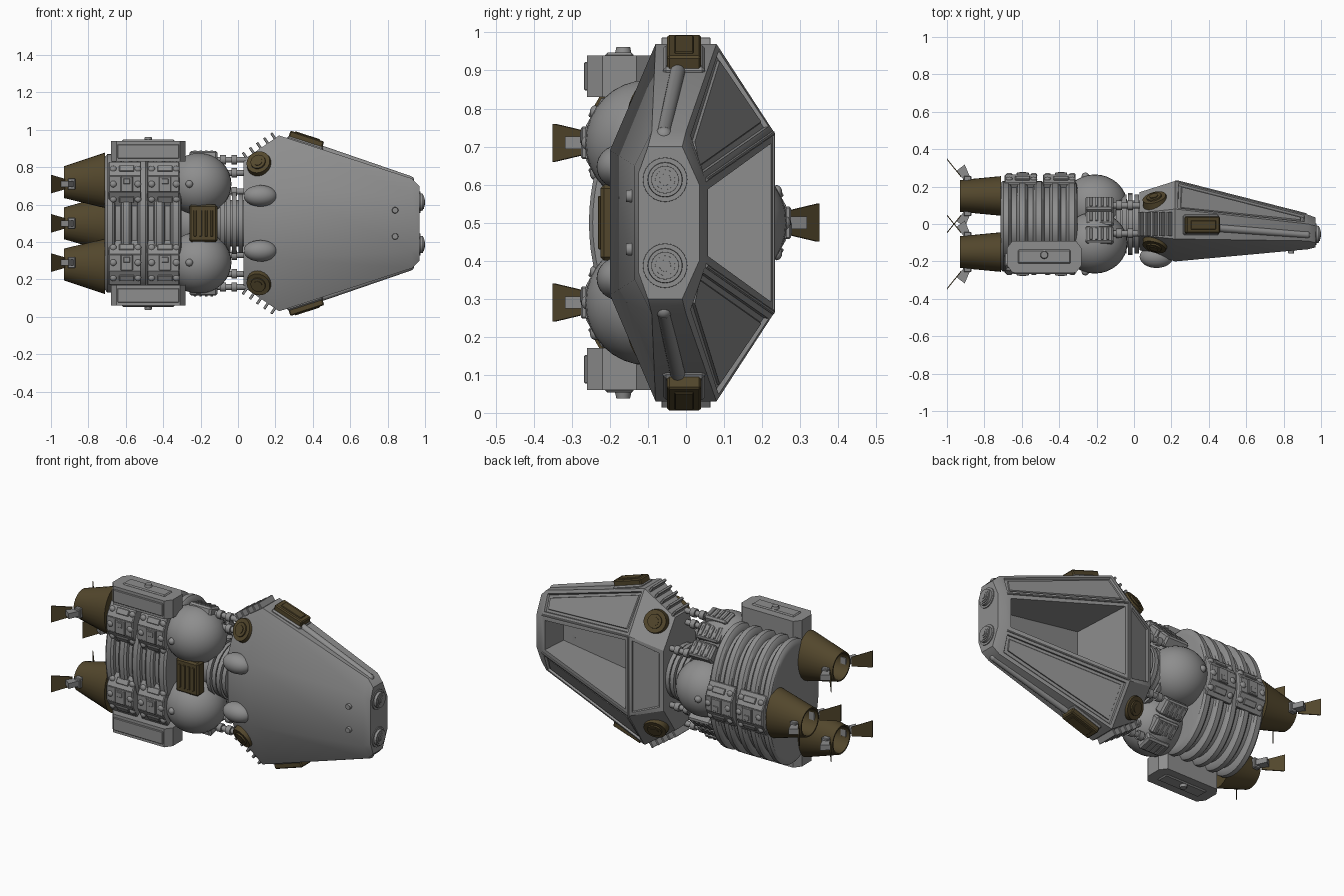
import bpy, bmesh, math
from mathutils import Matrix, Vector

old = bpy.data.objects.get("Cube")
if old:
    bpy.data.objects.remove(old, do_unlink=True)


def material(name, rgb):
    m = bpy.data.materials.new(name)
    m.use_nodes = True
    m.diffuse_color = (*rgb, 1)
    m.node_tree.nodes["Principled BSDF"].inputs["Base Color"].default_value = (*rgb, 1)
    return m


GREY = material("hull grey", (0.27, 0.27, 0.27))
BROWN = material("dark bronze", (0.085, 0.062, 0.025))


def finish(bm, name, mat, smooth=True):
    bmesh.ops.recalc_face_normals(bm, faces=bm.faces)
    me = bpy.data.meshes.new(name)
    bm.to_mesh(me)
    bm.free()
    me.materials.append(mat)
    ob = bpy.data.objects.new(name, me)
    bpy.context.collection.objects.link(ob)
    if smooth:
        bpy.ops.object.select_all(action='DESELECT')
        ob.select_set(True)
        bpy.context.view_layer.objects.active = ob
        bpy.ops.object.shade_smooth_by_angle(angle=math.radians(32))
    return ob


def box(name, frame, loc, size, mat=GREY, bevel=0.0):
    bm = bmesh.new()
    bmesh.ops.create_cube(bm, size=1, matrix=frame @ Matrix.Translation(loc) @ Matrix.Diagonal((*size, 1)))
    if bevel:
        bmesh.ops.bevel(bm, geom=bm.edges[:], offset=bevel, segments=1, affect='EDGES')
    return finish(bm, name, mat, False)


def cone_matrix(p, q):
    p, q = Vector(p), Vector(q)
    rot = (q - p).to_track_quat('Z', 'Y').to_matrix().to_4x4()
    return Matrix.Translation((p + q) / 2) @ rot, (q - p).length


def rod(name, p, q, r1, r2=None, mat=GREY, n=24):
    bm = bmesh.new()
    m, d = cone_matrix(p, q)
    bmesh.ops.create_cone(bm, cap_ends=True, segments=n, radius1=r1,
                          radius2=r1 if r2 is None else r2, depth=d, matrix=m)
    return finish(bm, name, mat)


def ball(name, loc, radii, mat=GREY):
    bm = bmesh.new()
    bmesh.ops.create_uvsphere(bm, u_segments=32, v_segments=16, radius=1,
                              matrix=Matrix.Translation(loc) @ Matrix.Diagonal((*radii, 1)))
    return finish(bm, name, mat)


def hull(name, pts, mat=GREY):
    bm = bmesh.new()
    for p in pts:
        bm.verts.new(p)
    bmesh.ops.convex_hull(bm, input=bm.verts[:])
    return finish(bm, name, mat, False)


def loft(bm, rings):
    # Skin between equal rings of vertices, closed at both ends
    faces = {}
    n = len(rings[0])
    for i in range(len(rings) - 1):
        for j in range(n):
            k = (j + 1) % n
            faces[i, j] = bm.faces.new((rings[i][j], rings[i][k], rings[i + 1][k], rings[i + 1][j]))
    bm.faces.new(rings[0])
    bm.faces.new(rings[-1])
    bmesh.ops.recalc_face_normals(bm, faces=bm.faces)
    return faces


def frame(x, y, z, angle, dist):
    # Local Z points outward around the ship's long axis
    out = Vector((0, math.cos(angle), math.sin(angle)))
    ax = Vector((1, 0, 0))
    m = Matrix((ax, out.cross(ax), out)).transposed().to_4x4()
    return Matrix.Translation(Vector((x, y, z)) + out * dist) @ m


I = Matrix.Identity(4)

# Forward hull: eight-sided sections (x, front y, half z, y, half z, y, half z, rear y, half z)
SECTIONS = [(.03, -.14, .16, -.06, .34, .06, .34, .17, .18),
            (.22, -.20, .19, -.08, .47, .08, .47, .23, .24),
            (.93, -.135, .15, -.09, .24, .0, .24, .05, .115),
            (.97, -.125, .13, -.10, .20, -.01, .20, .035, .10)]
bm = bmesh.new()
rings = []
for x, *row in SECTIONS:
    half = list(zip(row[::2], row[1::2]))
    loop = [(y, -h) for y, h in half] + [(y, h) for y, h in reversed(half)]
    rings.append([bm.verts.new((x, y, .5 + h)) for y, h in loop])
sides = loft(bm, rings)
# Sunken panels on the slanted rear faces
panels = [sides[1, 2], sides[1, 4]]
bmesh.ops.inset_individual(bm, faces=panels, thickness=.025)
bmesh.ops.inset_individual(bm, faces=panels, thickness=.006, depth=-.012)
bmesh.ops.inset_individual(bm, faces=panels, thickness=.02)
bmesh.ops.inset_individual(bm, faces=panels, thickness=.004, depth=.007)
bmesh.ops.inset_individual(bm, faces=[sides[0, 3]], thickness=.03)
bmesh.ops.inset_individual(bm, faces=[sides[0, 3]], thickness=.006, depth=-.008)
# Deep undercut bay on the rear face
bay = sides[1, 3]
bmesh.ops.inset_individual(bm, faces=[bay], thickness=.042)
bmesh.ops.inset_individual(bm, faces=[bay], thickness=.002, depth=-.01)
for v in bay.verts:
    v.co.y = -.172 if v.co.x < .5 else -.115
    v.co.z = .5 + (v.co.z - .5) * 1.1
finish(bm, "forward_hull", GREY)

# Raised bay rim
for s in (1, -1):
    rod("bay_rim_side", (.23, .228, .5 + s * .235), (.92, .052, .5 + s * .113), .006, n=8)
rod("bay_rim_end", (.225, .228, .265), (.225, .228, .735), .006, n=8)

SLOPE = math.atan2(.23, .71)
for s in (1, -1):
    def z(h):
        return .5 + s * h
    # Hull fittings, mirrored top and bottom
    tilt = Matrix.Translation((.36, -.005, z(.433))) @ Matrix.Rotation(s * SLOPE, 4, 'Y')
    box("bronze_hatch", tilt, (0, 0, 0), (.19, .09, .07), BROWN, .006)
    box("hatch_lid", tilt, (0, 0, s * .035), (.14, .05, .01), BROWN, .003)
    box("hatch_base", tilt, (0, 0, -s * .02), (.2, .11, .05), GREY, .008)
    rod("hull_pipe", (.42, -.02, z(.405)), (.92, -.058, z(.235)), .02, .018)
    ball("pipe_end", (.92, -.058, z(.23)), (.022, .022, .022))
    for i in range(5):
        t = (i + .4) / 5
        fin = Matrix.Translation((.03 + .19 * t, 0, z(.34 + .13 * t))) @ Matrix.Rotation(-s * .6, 4, 'Y')
        box("vent_fin", fin, (0, 0, s * .005), (.014, .13, .06), GREY, .002)
    ball("front_blister", (.12, -.175, z(.147)), (.09, .06, .057))
    for sy, base in ((-1, -.10), (1, .118)):
        p = Vector((.115, base, z(.315)))
        n = Vector((-.25, sy * .87, s * .45)).normalized()
        rod("round_port", p - n * .03, p + n * .028, .074, .064, BROWN)
        rod("port_ring", p, p + n * .036, .044, .04, BROWN)
        rod("port_core", p, p + n * .04, .024, mat=BROWN)
    # Nose lamps made of stepped rings
    for r, x in ((.058, .975), (.045, .99), (.036, .994), (.026, .997), (.015, 1.0)):
        rod("nose_lamp", (.93, -.055, z(.113)), (x, -.055, z(.113)), r + .004, r)
    rod("front_knob", (.84, -.12, z(.07)), (.84, -.158, z(.07)), .02, .015)
    # Neck struts
    for y, h in ((-.05, .34), (-.05, .27), (.1, .17)):
        rod("neck_strut", (-.16, y, z(h)), (.06, y, z(h)), .016)
        for x in (-.08, -.02):
            rod("strut_collar", (x - .015, y, z(h)), (x + .015, y, z(h)), .025)
    # Side pods with cut corners
    xs, ys = (-.68, -.28), (-.26, -.09)
    outline = [(x, y + d) for x in xs for y, d in zip(ys, (.04, -.04))]
    outline += [(x + d, y) for x, d in zip(xs, (.03, -.03)) for y in ys]
    hull("side_pod", [(x, y, z(h)) for x, y in outline for h in (.33, .44)])
    box("pod_front_plate", I, (-.48, -.262, z(.385)), (.33, .012, .075), GREY, .003)
    box("pod_rim", I, (-.48, -.175, z(.44)), (.28, .075, .014), GREY, .006)
    rod("pod_knob", (-.48, -.165, z(.43)), (-.48, -.165, z(.462)), .025, .018)

# Neck bellows
rod("neck_core", (-.25, 0, .5), (.06, 0, .5), .125)
for i in range(4):
    x = -.085 + i * .033
    rod("neck_disc", (x - .012, 0, .5), (x + .012, 0, .5), .165 - .006 * (i % 2))

# Engine casing: oval ribbed barrel
profile = []
for i in range(5):
    x = -.715 + i * .088
    profile += [(x, .9), (x + .004, .96), (x + .016, 1), (x + .044, 1), (x + .056, .96), (x + .06, .9)]
bm = bmesh.new()
rings = []
for x, k in profile:
    turns = [math.tau * j / 64 for j in range(64)]
    rings.append([bm.verts.new((x, -.012 + .243 * k * math.cos(a), .5 + .37 * k * math.sin(a))) for a in turns])
loft(bm, rings)
finish(bm, "ribbed_casing", GREY)

# Three engines: dome, faceted equipment panels, nozzle and vanes
for ty, tz in ((-.1, .71), (-.1, .29), (.1, .5)):
    face = 0 if ty > 0 else math.pi
    away = (tz > .5) - (tz < .5)
    ball("engine_dome", (-.21, ty, tz), (.175, .165, .165))
    ball("dome_stud", (-.26, ty * 2.55, tz), (.02, .02, .02))
    for x in (-.605, -.40):
        for turn in (-.52, 0, .52):
            f = frame(x, ty, tz, face + turn, .149)
            box("equipment_tray", f, (0, 0, -.025), (.175, .092, .08), GREY, .005)
            if turn:
                box("equipment_bar", f, (.01, 0, .012), (.08, .035, .022), GREY, .003)
            else:
                box("equipment_box", f, (.01, 0, .012), (.065, .085, .03), GREY, .004)
                box("equipment_cap", f, (.01, .015, .026), (.035, .03, .008), GREY, .002)
            for dx in (-.062, .07):
                ball("equipment_knob", f @ Vector((dx, 0, .012)), (.018, .013, .018))
    # Bell: oval root, round open mouth
    ny = ty * 1.5
    bm = bmesh.new()
    m, d = cone_matrix((-.71, ny, tz), (-.93, ny, tz))
    bmesh.ops.create_cone(bm, cap_ends=True, segments=32, radius1=.106, radius2=.085, depth=d, matrix=m)
    for v in bm.verts:
        if v.co.x > -.8:
            v.co.z = tz + away * .02 + (v.co.z - tz) * 1.4
        else:
            v.co.z += away * .01
    mouth = min(bm.faces, key=lambda f: f.calc_center_median().x)
    bmesh.ops.recalc_face_normals(bm, faces=bm.faces)
    bmesh.ops.inset_individual(bm, faces=[mouth], thickness=.008)
    bmesh.ops.inset_individual(bm, faces=[mouth], thickness=.002, depth=-.17)
    finish(bm, "engine_nozzle", BROWN)
    for s in (1, -1):
        def at(x, off, h):
            return (x, ny + s * off, tz + h)
        hull("thrust_vane", [at(x, o + t, h * e) for x, o, h in ((-.925, .10, .028), (-1, .193, .05))
                             for t in (0, .008) for e in (1, -1)], BROWN)
        box("vane_mount", I, at(-.89, .09, 0), (.04, .035, .06), GREY, .004)
        hull("vane_arm", [at(x, o, e) for x, o in ((-.87, .085), (-.905, .168), (-.948, .135), (-.91, .085))
                          for e in (.016, -.016)])


# Slatted blocks between the domes
def slat_block(f, width, mat):
    box("gap_block", f, (0, 0, 0), (.15, width, .07), mat, .01)
    for i in range(4):
        box("gap_block_slat", f, (-.045 + i * .03, 0, .036), (.014, width * .7, .01), mat, .002)


slat_block(frame(-.185, 0, .5, math.pi, .19), .2, BROWN)
for s in (1, -1):
    a = math.radians(46)
    for step in (0, .11):
        y, h = -step * math.sin(a), .105 + step * math.cos(a)
        slat_block(frame(-.185, y, .5 + s * h, s * a, .135), .095, GREY)
    slat_block(frame(-.185, -.1, .5 + s * .21, s * math.radians(74), .138), .095, GREY)
